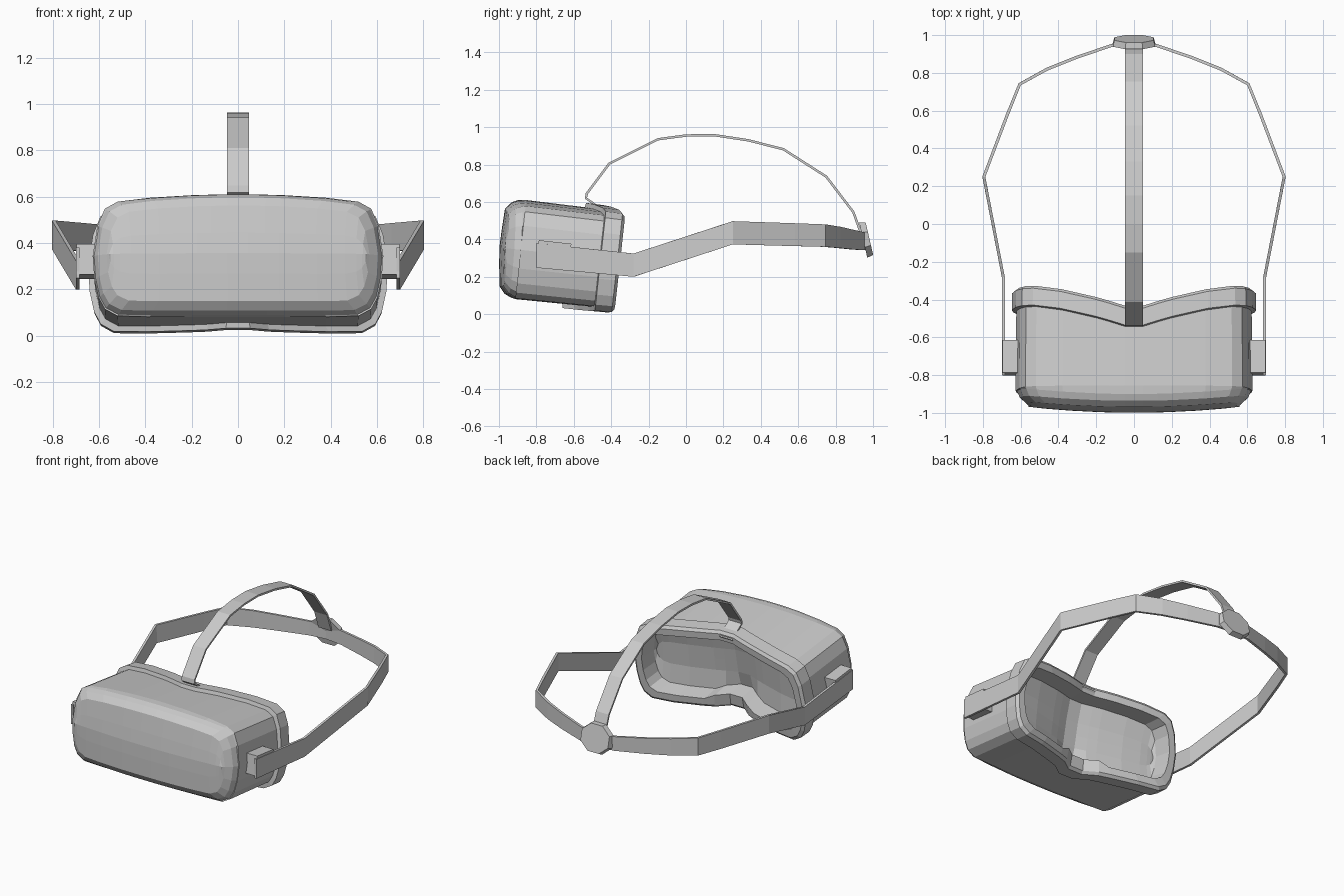
import bpy, bmesh, math
from mathutils import Vector, Matrix

if "Cube" in bpy.data.objects:
    bpy.data.objects.remove(bpy.data.objects["Cube"])

TILT = Matrix.Translation((0, -0.65, 0.318)) @ Matrix.Rotation(math.radians(-6.3), 4, 'X')

# Half outline of the visor (x, height), top centre to bottom centre
HALF = [(.05, .268), (.13, .266), (.2, .264), (.38, .253), (.52, .236), (.575, .205),
        (.607, .13), (.627, 0), (.62, -.1), (.602, -.18), (.575, -.23), (.52, -.26),
        (.38, -.264), (.2, -.265), (.13, -.265), (.05, -.265)]
OUTLINE = HALF + [(-x, w) for x, w in reversed(HALF)]


def add_object(name, bm, matrix=None):
    bmesh.ops.remove_doubles(bm, verts=bm.verts, dist=1e-4)
    bmesh.ops.recalc_face_normals(bm, faces=bm.faces)
    me = bpy.data.meshes.new(name)
    bm.to_mesh(me)
    bm.free()
    ob = bpy.data.objects.new(name, me)
    bpy.context.collection.objects.link(ob)
    if matrix:
        ob.matrix_world = matrix
    return ob


def mirror(ob):
    ob.modifiers.new("mirror", 'MIRROR')


def loft(name, rings):
    bm = bmesh.new()
    loops = [[bm.verts.new(p) for p in r] for r in rings]
    n = len(loops[0])
    for a, b in zip(loops, loops[1:]):
        for i in range(n):
            j = (i + 1) % n
            bm.faces.new((a[i], a[j], b[j], b[i]))
    return add_object(name, bm, TILT)


def face_curve(x, w):
    # forward dip of the face side, deepest at the nose
    d = -.127 * max(0, 1 - abs(x) / .55) ** 1.5 * (1 + max(0, .1 - w) * .8)
    return d - (.03 if abs(x) < .1 and w < -.15 else 0)


def front_bow(x, w):
    return .035 * (x / .6) ** 2 - .04 * w


def ring(v, inset, curve, squash=1, nose=0):
    pts = []
    for x, w in OUTLINE:
        x, w = x * (1 - inset / .63), w * (1 - inset / .266) * squash
        if abs(x) < .14 and w < -.1:
            w += nose
        pts.append((x, v + curve(x, w), w))
    return pts


# Visor housing
loft("visor_body", [ring(.2, .004, face_curve), ring(-.235, 0, lambda x, w: 0),
                    ring(-.27, .006, front_bow), ring(-.305, .022, front_bow),
                    ring(-.335, .06, front_bow), ring(-.345, .07, front_bow, .45),
                    ring(-.35, .07, front_bow, 0)])

# Face cushion with inner panel
loft("face_cushion", [ring(.19, .004, face_curve), ring(.195, -.02, face_curve),
                      ring(.285, -.018, face_curve), ring(.3, .0, face_curve),
                      ring(.3, .045, face_curve, 1, .03), ring(.18, .055, face_curve, 1, .03),
                      ring(.16, .06, face_curve, .4), ring(.16, .06, face_curve, 0)])


def ribbon(name, edge_a, edge_b, thick):
    bm = bmesh.new()
    a = [bm.verts.new(p) for p in edge_a]
    b = [bm.verts.new(p) for p in edge_b]
    for i in range(len(a) - 1):
        bm.faces.new((a[i], a[i + 1], b[i + 1], b[i]))
    ob = add_object(name, bm)
    m = ob.modifiers.new("thickness", 'SOLIDIFY')
    m.thickness, m.offset = thick, 0
    return ob


# Side straps: x, y, z centre, half height
SIDE = [(.692, -.8, .314, .066), (.692, -.28, .262, .062), (.795, .25, .435, .062),
        (.67, .58, .425, .061), (.605, .74, .42, .06), (.46, .82, .41, .057),
        (.31, .88, .4, .053), (.12, .945, .39, .048), (0, .955, .39, .045)]
mirror(ribbon("side_strap", [(x, y, z + h) for x, y, z, h in SIDE],
              [(x, y, z - h) for x, y, z, h in SIDE], .016))

# Clasps holding the side straps
bm = bmesh.new()
bmesh.ops.create_cube(bm, size=1, matrix=Matrix.Translation((.654, -.057, -.004))
                      @ Matrix.Diagonal((.085, .175, .132, 1)))
mirror(add_object("strap_clasp", bm, TILT))

# Top strap: y, z path
TOP = [(-.43, .545), (-.535, .62), (-.53, .645), (-.41, .805), (-.15, .935), (0, .955),
       (.15, .957), (.33, .93), (.52, .882), (.75, .735), (.895, .545), (.94, .42)]
ribbon("top_strap", [(-.048, y, z) for y, z in TOP], [(.048, y, z) for y, z in TOP], .013)

# Rear adjuster disc
bm = bmesh.new()
bmesh.ops.create_cone(bm, cap_ends=True, segments=8, radius1=.122, radius2=.112, depth=.034,
                      matrix=Matrix.Translation((0, .964, .4))
                      @ Matrix.Rotation(math.radians(-77), 4, 'X')
                      @ Matrix.Diagonal((1, .86, 1, 1)) @ Matrix.Rotation(math.pi / 8, 4, 'Z'))
add_object("rear_adjuster", bm)
